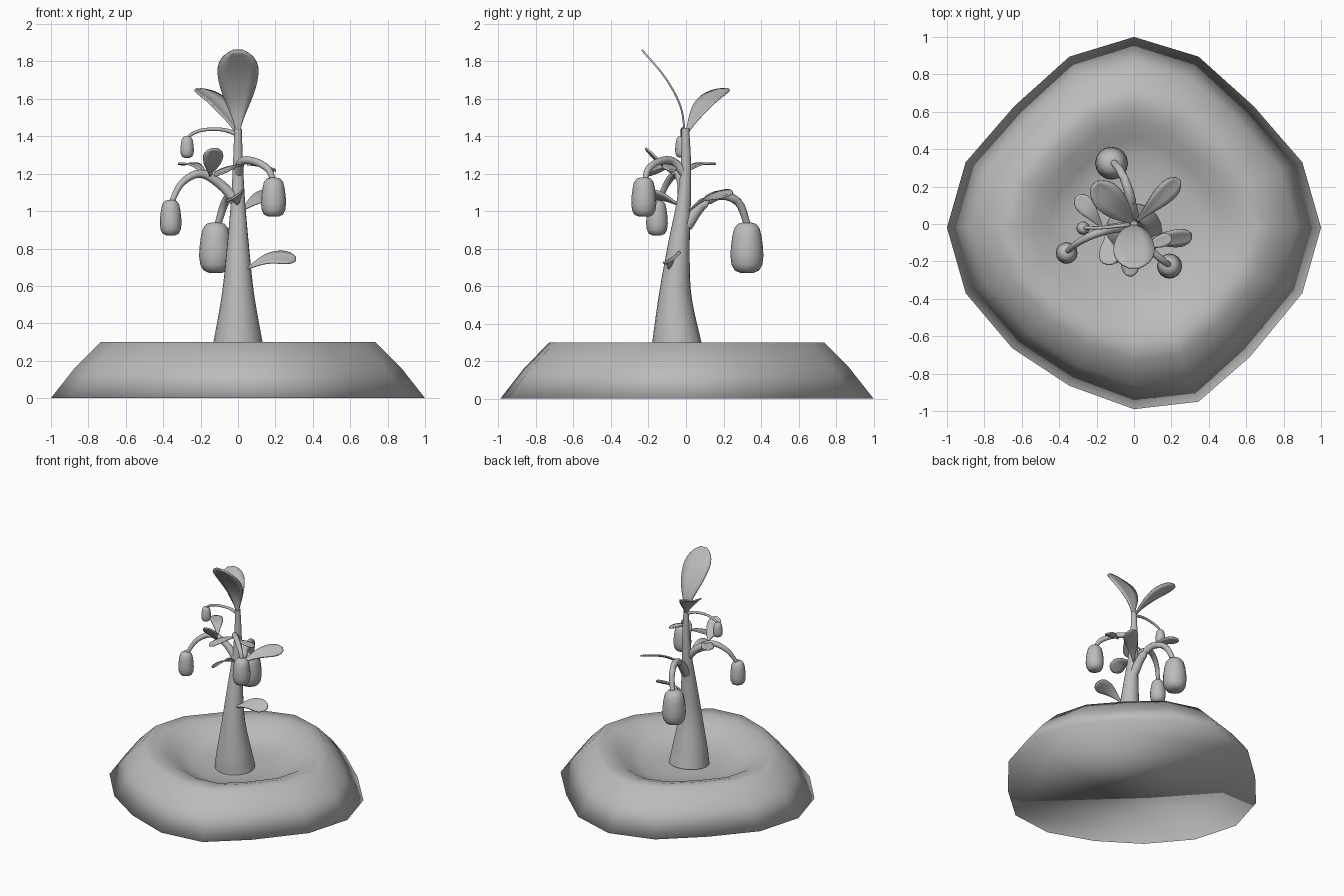
import bpy, bmesh, math
from mathutils import Vector

cube = bpy.data.objects.get("Cube")
if cube:
    bpy.data.objects.remove(cube, do_unlink=True)

grey = bpy.data.materials.new("Clay Grey")
grey.use_nodes = True
grey.diffuse_color = (0.5, 0.5, 0.5, 1)
grey.node_tree.nodes["Principled BSDF"].inputs["Base Color"].default_value = (0.5, 0.5, 0.5, 1)


def finish(name, bm, angle=60):
    bmesh.ops.recalc_face_normals(bm, faces=bm.faces)
    mesh = bpy.data.meshes.new(name)
    bm.to_mesh(mesh)
    bm.free()
    mesh.materials.append(grey)
    ob = bpy.data.objects.new(name, mesh)
    bpy.context.collection.objects.link(ob)
    bpy.ops.object.select_all(action='DESELECT')
    ob.select_set(True)
    bpy.context.view_layer.objects.active = ob
    bpy.ops.object.shade_smooth_by_angle(angle=math.radians(angle))
    return ob


def bridge(bm, rings, closed=True):
    for a, b in zip(rings, rings[1:]):
        n = len(a)
        for i in range(n if closed else n - 1):
            j = (i + 1) % n
            bm.faces.new((a[i], a[j], b[j], b[i]))


def spline(points, steps=5):
    """Smooth path through the given points."""
    p = [Vector(q) for q in points]
    p = [2 * p[0] - p[1]] + p + [2 * p[-1] - p[-2]]
    out = []
    for a, b, c, d in zip(p, p[1:], p[2:], p[3:]):
        for k in range(steps):
            t = k / steps
            out.append(0.5 * (2 * b + (c - a) * t + (2 * a - 5 * b + 4 * c - d) * t * t
                              + (3 * b - a - 3 * c + d) * t ** 3))
    return out + [p[-2]]


def tube(name, points, radii, sides=12):
    path = spline(points)
    rad = [v.x for v in spline([(r, 0, 0) for r in radii])]
    bm = bmesh.new()
    rings = []
    for i, c in enumerate(path):
        d = (path[min(i + 1, len(path) - 1)] - path[max(i - 1, 0)]).normalized()
        ref = Vector((0, 1, 0)) if abs(d.y) < 0.8 else Vector((1, 0, 0))
        u = d.cross(ref).normalized()
        v = d.cross(u)
        rings.append([bm.verts.new(c + rad[i] * (u * math.cos(t) + v * math.sin(t)))
                      for t in (math.tau * k / sides for k in range(sides))])
    bridge(bm, rings)
    bm.faces.new(rings[-1])
    finish(name, bm)


def leaf(name, points, half_width, cup=0.1, roll=0, stem=0.1):
    """Paddle shaped blade: narrow stalk, broad rounded tip, rolled about its length."""
    path = spline(points, 8)
    n = len(path) - 1
    roll = math.radians(roll)
    flat = path[-1] - path[0]
    flat.z = 0
    level = flat.cross(Vector((0, 0, 1))).normalized()
    bm = bmesh.new()
    rows = []
    for i, c in enumerate(path):
        t = i / n
        d = (path[min(i + 1, n)] - path[max(i - 1, 0)]).normalized()
        normal = level.cross(d)
        side = level * math.cos(roll) + normal * math.sin(roll)
        up = side.cross(d)
        grow = stem + (1 - stem) * math.sin(min(t / 0.78, 1) * math.pi / 2) ** 1.6
        tip = math.sqrt(max(0.06, 1 - (max(0, t - 0.75) / 0.25) ** 2))
        w = half_width * grow * tip
        rows.append([bm.verts.new(c + side * w * s + up * w * cup * s * s)
                     for s in (-1, -0.5, 0, 0.5, 1)])
    bridge(bm, rows, closed=False)
    ob = finish(name, bm)
    thick = ob.modifiers.new("thickness", 'SOLIDIFY')
    thick.thickness = 0.01
    thick.offset = 0


def fruit(name, x, y, bottom, top, radius):
    profile = [(0.4, 0), (0.74, 0.05), (0.93, 0.16), (1, 0.33), (0.97, 0.52),
               (0.89, 0.72), (0.77, 0.88), (0.55, 0.97), (0.2, 1)]
    bm = bmesh.new()
    rings = [[bm.verts.new((x + radius * r * math.cos(a), y + radius * r * math.sin(a),
                            bottom + (top - bottom) * h))
              for a in (math.tau * k / 16 for k in range(16))] for r, h in profile]
    bridge(bm, rings)
    bm.faces.new(rings[0])
    bm.faces.new(rings[-1])
    finish(name, bm)


# Closed mound with a sunken middle, an uneven outline and a flat base
outline = [(1, -.02), (.9, .33), (.64, .63), (.345, .895), (0, 1), (-.345, .895),
           (-.64, .63), (-.9, .33), (-1, -.02), (-.9, -.37), (-.65, -.665),
           (-.345, -.865), (0, -.99), (.345, -.95), (.62, -.71), (.9, -.37)]
bm = bmesh.new()
rings = [[bm.verts.new((r * x, r * y, z)) for x, y in outline]
         for r, z in [(1, 0), (.87, .165), (.735, .3), (.64, .3), (.55, .275),
                      (.46, .22), (.36, .185), (.2, .175)]]
bridge(bm, rings)
bm.faces.new(rings[-1])
bm.faces.new(rings[0])
finish("mound", bm, 180)

# Leaning, tapering trunk
tube("trunk", [(0, -.04, .178), (0, -.05, .3), (0, -.058, .55), (0, -.04, .8),
               (0, -.012, 1.05), (0, 0, 1.25), (0, -.003, 1.44)],
     [.15, .131, .087, .06, .038, .027, .02], 20)

# Arching branches, each carrying a hanging fruit
tube("back_branch", [(0, 0, .92), (-.01, .08, 1.03), (-.03, .18, 1.085),
                     (-.07, .28, 1.045), (-.11, .33, .92)], [.035, .03, .025, .022, .018])
fruit("back_fruit", -.12, .325, .67, .94, .088)
tube("right_branch", [(0, -.02, 1.04), (-.09, -.02, 1.14), (-.2, -.05, 1.2),
                      (-.3, -.1, 1.15), (-.36, -.15, 1.04)], [.028, .026, .022, .018, .014])
fruit("right_fruit", -.36, -.155, .87, 1.06, .058)
tube("left_branch", [(0, 0, 1.19), (.02, -.07, 1.265), (.09, -.14, 1.265),
                     (.16, -.2, 1.225), (.19, -.22, 1.16)], [.024, .022, .02, .018, .014])
fruit("left_fruit", .19, -.225, .97, 1.18, .067)
tube("upper_branch", [(0, 0, 1.41), (-.08, -.01, 1.435), (-.18, -.02, 1.435),
                      (-.25, -.02, 1.41), (-.27, -.02, 1.38)], [.013, .01, .009, .009, .008])
fruit("upper_fruit", -.272, -.022, 1.285, 1.4, .036)

# Leaves on the crown
leaf("crown_front_leaf", [(0, -.005, 1.41), (0, -.03, 1.56), (0, -.11, 1.71), (0, -.235, 1.86)],
     .11, cup=0)
leaf("crown_back_leaf", [(0, 0, 1.41), (-.05, .05, 1.495), (-.12, .12, 1.58), (-.215, .215, 1.65)],
     .08, cup=.2)

# Leaves on the trunk
leaf("left_back_leaf", [(.01, .01, 1.0), (.12, .12, 1.07), (.24, .24, 1.09)], .058, roll=-25)
leaf("lower_left_leaf", [(.04, -.09, .69), (.17, -.08, .745), (.31, -.065, .745)], .056, roll=-35)
leaf("front_leaf", [(0, -.03, 1.03), (-.01, -.15, 1.08), (-.025, -.28, 1.07)], .055, roll=-32)

# Leaves on the branches
leaf("right_branch_front_leaf", [(-.15, -.06, 1.19), (-.14, -.13, 1.25), (-.125, -.215, 1.335)],
     .054, cup=0)
leaf("right_branch_back_leaf", [(-.16, -.03, 1.19), (-.23, .06, 1.245), (-.305, .15, 1.25)], .048)
leaf("left_branch_outer_leaf", [(.05, -.12, 1.25), (.12, -.1, 1.24), (.2, -.07, 1.215)], .035)
leaf("left_branch_inner_leaf", [(.03, -.06, 1.25), (-.04, -.12, 1.23), (-.12, -.2, 1.19)], .04)
